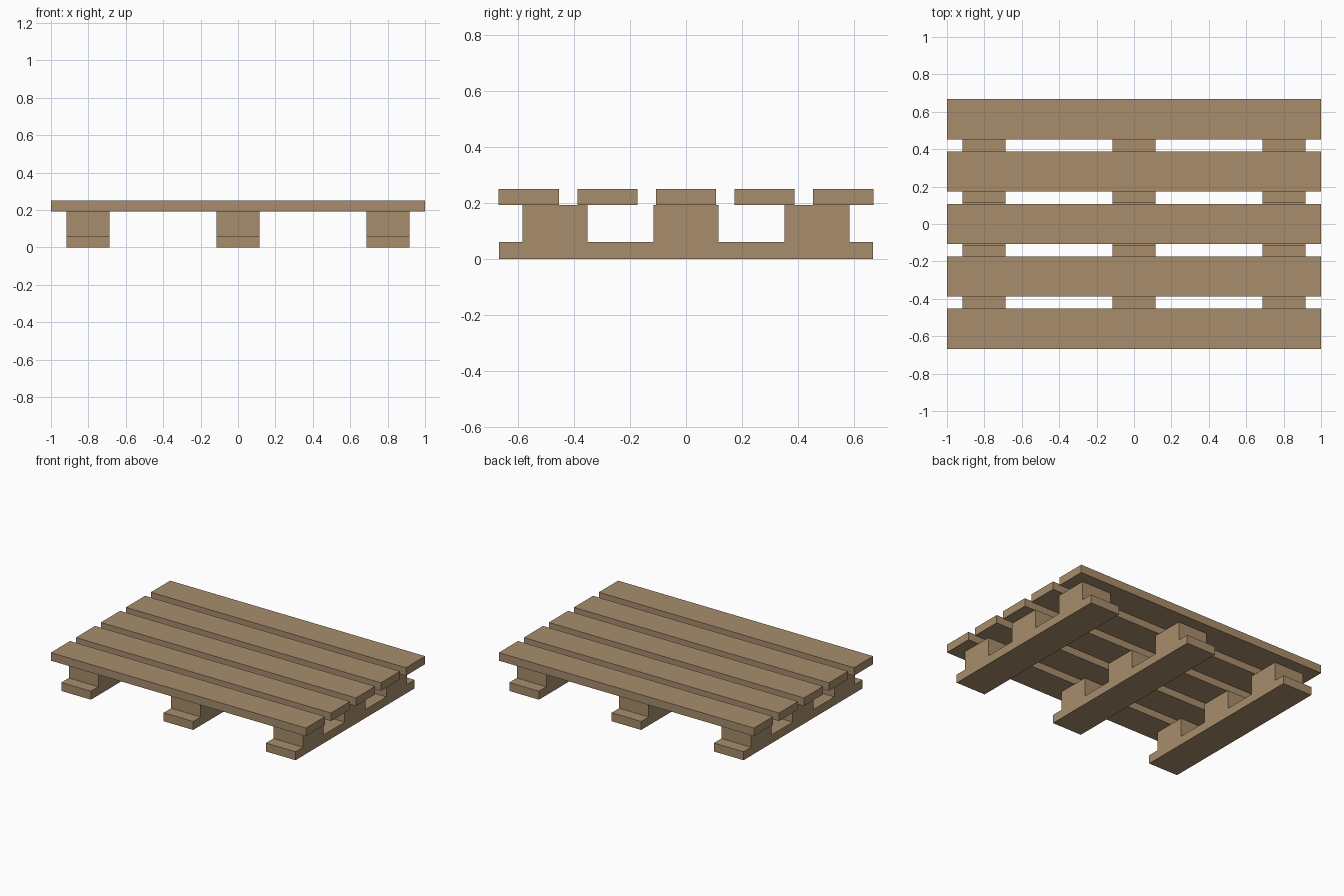
import bpy

if "Cube" in bpy.data.objects:
    bpy.data.objects.remove(bpy.data.objects["Cube"])

wood = bpy.data.materials.new("wood")
wood.diffuse_color = (0.39, 0.27, 0.15, 1)
wood.use_nodes = True
wood.node_tree.nodes["Principled BSDF"].inputs["Base Color"].default_value = wood.diffuse_color


def box(name, center, size):
    bpy.ops.mesh.primitive_cube_add(size=1, location=center)
    ob = bpy.context.object
    ob.name = name
    ob.scale = size
    bpy.ops.object.transform_apply(location=False, rotation=False, scale=True)
    ob.data.materials.append(wood)
    return ob


RUNNER_H, DECK_Z, TOP_Z = 0.06, 0.193, 0.25
WIDTH, DEPTH, BLOCK = 2.0, 1.334, 0.232

# Top deck boards running left to right
for i in range(-2, 3):
    box("deck_board", (0, i * 0.28, (DECK_Z + TOP_Z) / 2),
        (WIDTH, 0.215, TOP_Z - DECK_Z))

# Bottom runners, each carrying three spacer blocks
for x in (-0.802, 0, 0.802):
    box("bottom_runner", (x, 0, RUNNER_H / 2), (BLOCK, DEPTH, RUNNER_H))
    for y in (-0.467, 0, 0.467):
        box("spacer_block", (x, y, (RUNNER_H + DECK_Z) / 2),
            (BLOCK, BLOCK, DECK_Z - RUNNER_H))
